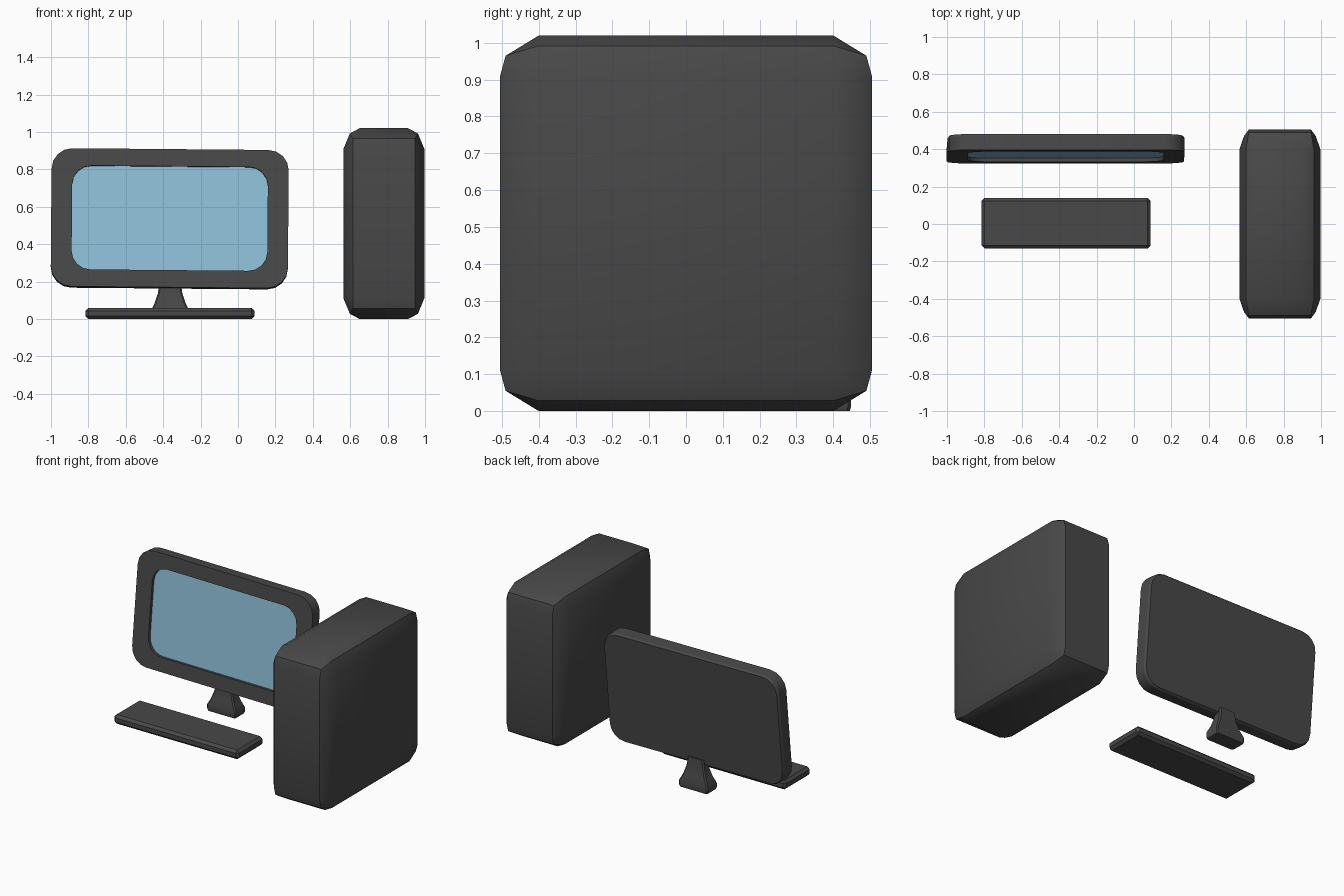
import bpy, bmesh, math
from mathutils import Matrix, Vector

if "Cube" in bpy.data.objects:
    bpy.data.objects.remove(bpy.data.objects["Cube"])


def material(name, rgb):
    m = bpy.data.materials.new(name)
    m.use_nodes = True
    m.diffuse_color = (*rgb, 1)
    m.node_tree.nodes["Principled BSDF"].inputs["Base Color"].default_value = (*rgb, 1)
    return m


charcoal = material("charcoal plastic", (0.065, 0.065, 0.065))
blue = material("pale blue screen", (0.27, 0.52, 0.68))


def finish(name, bm, mats, angle=30):
    bmesh.ops.recalc_face_normals(bm, faces=bm.faces)
    mesh = bpy.data.meshes.new(name)
    bm.to_mesh(mesh)
    bm.free()
    ob = bpy.data.objects.new(name, mesh)
    bpy.context.collection.objects.link(ob)
    for m in mats:
        mesh.materials.append(m)
    bpy.ops.object.select_all(action='DESELECT')
    ob.select_set(True)
    bpy.context.view_layer.objects.active = ob
    bpy.ops.object.shade_smooth_by_angle(angle=math.radians(angle))
    return ob


def rounded(hx, hy, r, steps=4):
    """Outline of a rounded rectangle, as 2D points."""
    pts = []
    for k, (sx, sy) in enumerate(((1, 1), (-1, 1), (-1, -1), (1, -1))):
        for i in range(steps + 1):
            a = math.pi / 2 * (k + i / steps)
            pts.append((sx * (hx - r) + r * math.cos(a), sy * (hy - r) + r * math.sin(a)))
    return pts


def loft(bm, rings):
    """Bridge rings in order and cap both ends; return the last cap."""
    loops = [[bm.verts.new(p) for p in ring] for ring in rings]
    for a, b in zip(loops, loops[1:]):
        for i in range(len(a)):
            j = (i + 1) % len(a)
            bm.faces.new((a[i], a[j], b[j], b[i]))
    bm.faces.new(loops[0])
    return bm.faces.new(loops[-1])


# Tower case: hull of one corner's points mirrored in all three axes
bm = bmesh.new()
corner = [(.216, .40, .40), (.166, .505, .40), (.192, .47, .40), (.166, .49, .455),
          (.13, .40, .51), (.182, .40, .482)]
for x, y, z in corner:
    for sx in (-1, 1):
        for sy in (-1, 1):
            for sz in (-1, 1):
                bm.verts.new((.78 + sx * x, sy * y, .51 + sz * z))
bmesh.ops.convex_hull(bm, input=bm.verts)
bmesh.ops.dissolve_limit(bm, angle_limit=.01, verts=bm.verts, edges=bm.edges)
finish("tower_case", bm, [charcoal], 32)

# Monitor: back, sides, bezel and recessed screen in one loft, leaning back
bm = bmesh.new()
layers = [(.625, .362, .10, .043), (.634, .371, .11, .03), (.634, .371, .11, -.043),
          (.523, .279, .10, -.043), (.523, .279, .10, -.023)]
rings = [[Vector((x, depth, z)) for x, z in rounded(hx, hz, r)] for hx, hz, r, depth in layers]
screen = loft(bm, rings)
screen.material_index = 1
lean = (Matrix.Translation((-.365, .4025, .535)) @ Matrix.Rotation(math.radians(.5), 4, 'Y')
        @ Matrix.Rotation(math.radians(-5.6), 4, 'X'))
bm.transform(lean)
finish("monitor", bm, [charcoal, blue])

# Stand: flared neck on a small foot
bm = bmesh.new()
levels = [(.10, .050, 0), (.105, .053, .012), (.105, .053, .04),
          (.085, .042, .08), (.066, .032, .135), (.056, .028, .20)]
loft(bm, [[Vector((x - .363, y + .395, z)) for x, y in rounded(hx, hy, .008, 1)]
          for hx, hy, z in levels])
finish("monitor_stand", bm, [charcoal])

# Keyboard: chamfered slab
bm = bmesh.new()
bmesh.ops.create_cube(bm, size=1, matrix=Matrix.Translation((-.363, .005, .03))
                      @ Matrix.Diagonal((.905, .27, .06, 1)))
bmesh.ops.bevel(bm, geom=bm.edges[:], offset=.016, segments=1, affect='EDGES')
finish("keyboard", bm, [charcoal])
